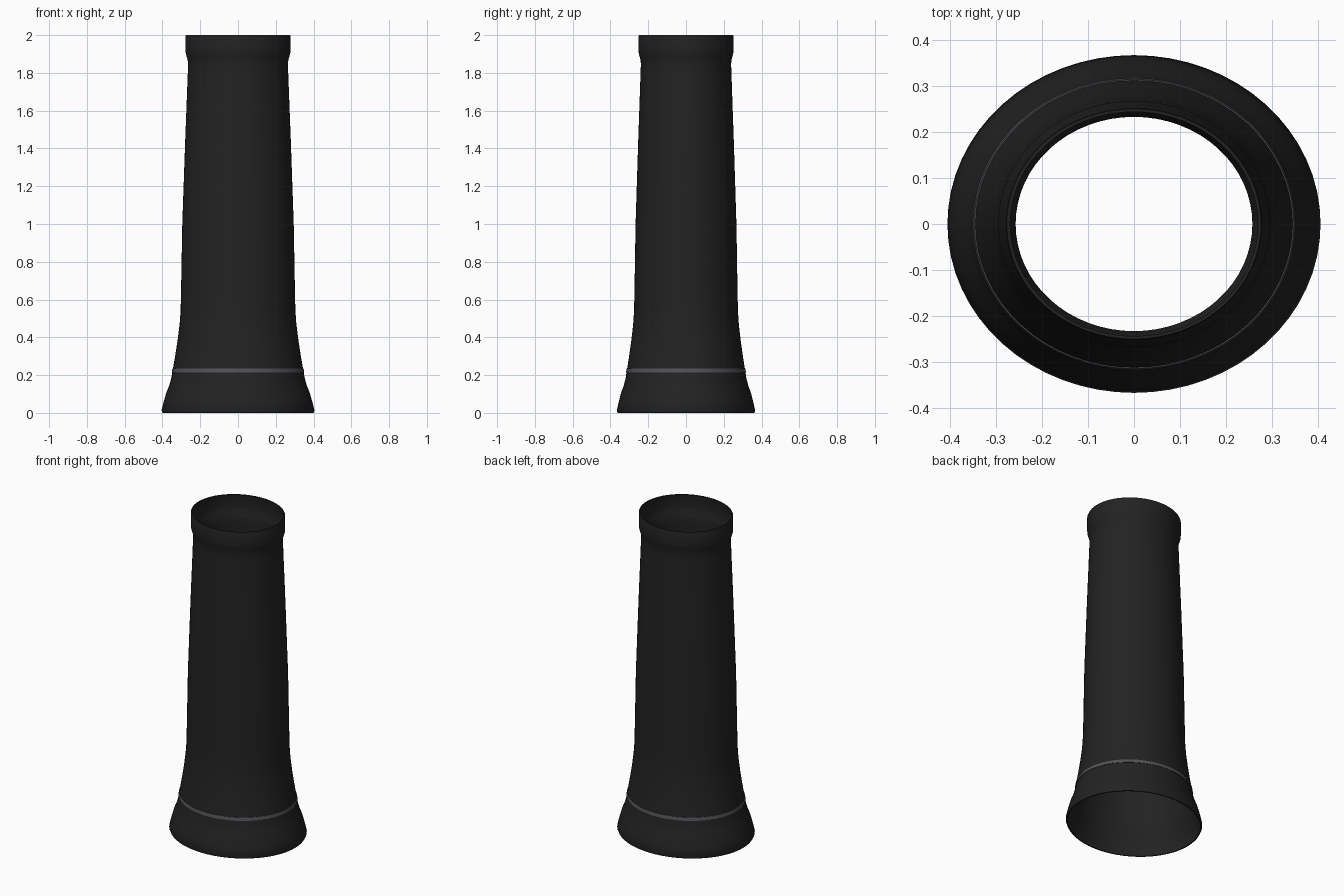
import bpy
import bmesh
import math

if "Cube" in bpy.data.objects:
    bpy.data.objects.remove(bpy.data.objects["Cube"])

SEGMENTS = 64
DEPTH_RATIO = 0.905   # oval section: depth against width
WALL = 0.007


def make_material(name, color):
    mat = bpy.data.materials.new(name)
    mat.use_nodes = True
    mat.diffuse_color = color
    mat.node_tree.nodes["Principled BSDF"].inputs["Base Color"].default_value = color
    return mat


def lathe(name, profile, mat):
    """Sweep a closed (radius, height) profile around an oval."""
    bm = bmesh.new()
    rings = []
    for r, z in profile:
        ring = []
        for i in range(SEGMENTS):
            a = 2 * math.pi * i / SEGMENTS
            ring.append(bm.verts.new((r * math.cos(a), r * DEPTH_RATIO * math.sin(a), z)))
        rings.append(ring)
    for k, low in enumerate(rings):
        high = rings[(k + 1) % len(rings)]
        for i in range(SEGMENTS):
            j = (i + 1) % SEGMENTS
            bm.faces.new((low[i], low[j], high[j], high[i]))
    bmesh.ops.recalc_face_normals(bm, faces=bm.faces)
    mesh = bpy.data.meshes.new(name)
    bm.to_mesh(mesh)
    bm.free()
    mesh.materials.append(mat)
    obj = bpy.data.objects.new(name, mesh)
    bpy.context.collection.objects.link(obj)
    bpy.ops.object.select_all(action="DESELECT")
    obj.select_set(True)
    bpy.context.view_layer.objects.active = obj
    bpy.ops.object.shade_smooth_by_angle(angle=math.radians(40))
    return obj


black = make_material("matte_black", (0.016, 0.016, 0.016, 1))
grey = make_material("band_grey", (0.085, 0.083, 0.095, 1))

# Hollow tube: flared foot, tapering shaft, raised collar
outer = [(0.400, 0.0), (0.405, 0.012), (0.393, 0.06), (0.380, 0.105),
         (0.364, 0.145), (0.354, 0.18), (0.345, 0.23), (0.333, 0.30),
         (0.319, 0.39), (0.309, 0.47), (0.304, 0.54), (0.302, 0.62),
         (0.295, 1.0), (0.280, 1.43), (0.265, 1.82), (0.264, 1.85),
         (0.268, 1.875), (0.276, 1.90), (0.278, 1.92), (0.278, 1.995),
         (0.276, 2.0)]
inner = [(r - WALL, z) for r, z in reversed(outer)]
lathe("tube_body", outer + inner, black)

# Thin trim band around the foot
lathe("trim_band", [(0.343, 0.215), (0.3505, 0.215), (0.347, 0.235), (0.340, 0.235)], grey)
